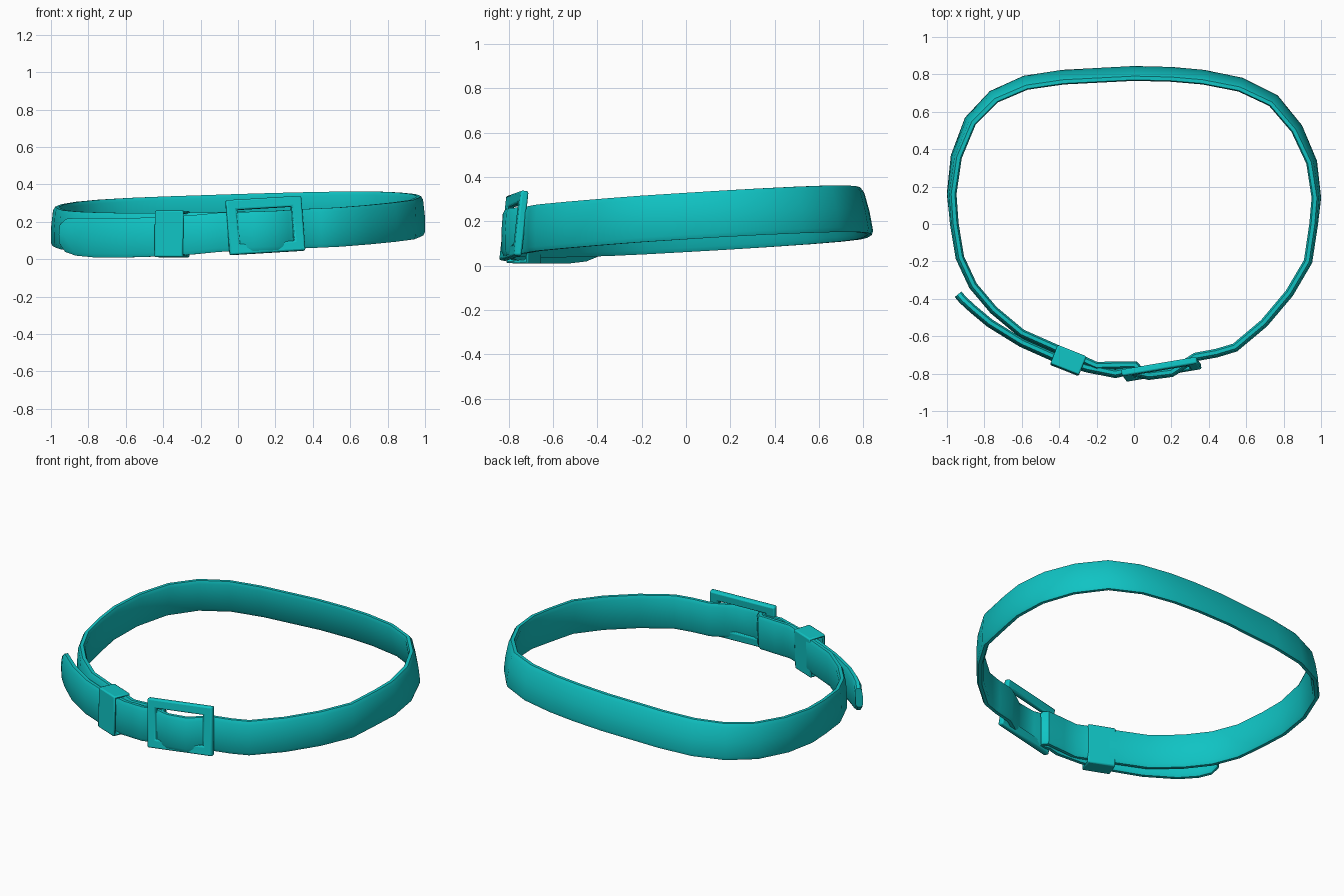
import bpy, bmesh, math
from mathutils import Vector, Matrix

if "Cube" in bpy.data.objects:
    bpy.data.objects.remove(bpy.data.objects["Cube"], do_unlink=True)

teal = bpy.data.materials.new("teal")
teal.use_nodes = True
teal.diffuse_color = (0.005, 0.55, 0.55, 1)
teal.node_tree.nodes["Principled BSDF"].inputs["Base Color"].default_value = teal.diffuse_color


def finish(bm, name, bevel=0.0):
    bmesh.ops.recalc_face_normals(bm, faces=bm.faces)
    mesh = bpy.data.meshes.new(name)
    bm.to_mesh(mesh)
    bm.free()
    mesh.materials.append(teal)
    ob = bpy.data.objects.new(name, mesh)
    bpy.context.collection.objects.link(ob)
    bpy.ops.object.select_all(action='DESELECT')
    ob.select_set(True)
    bpy.context.view_layer.objects.active = ob
    if bevel:
        mod = ob.modifiers.new("soft_edges", 'BEVEL')
        mod.width = bevel
        mod.segments = 2
    bpy.ops.object.shade_smooth_by_angle(angle=math.radians(40))
    return ob


# Strap cross-section: (outward, up), slightly bulging on the outer face
HALF_T, HALF_H = 0.02, 0.105
upper = [(HALF_T + 0.004, 0), (HALF_T, 0.085), (0.01, HALF_H), (-0.01, HALF_H), (-HALF_T, 0.085)]
profile = upper + [(u, -v) for u, v in reversed(upper[1:])]


def strap(name, path):
    """Sweep the strap section; path items are (x, y, drop, height scale)."""
    bm = bmesh.new()
    pts = [Vector(p[:2]) for p in path]
    rings = []
    for i, (x, y, drop, scale) in enumerate(path):
        t = Vector((0, 0))
        if i > 0:
            t += (pts[i] - pts[i - 1]).normalized()
        if i < len(pts) - 1:
            t += (pts[i + 1] - pts[i]).normalized()
        t.normalize()
        out = Vector((-t.y, t.x))
        # the whole belt hangs higher at the back and on its left side
        z = 0.195 + 0.03 * x + 0.06 * y - drop
        lean = 0.25 * max(0, y) + 0.03
        ring = []
        for u, v in profile:
            p = pts[i] + out * (u - lean * v)
            ring.append(bm.verts.new((p.x, p.y, z + v * scale)))
        rings.append(ring)
    n = len(profile)
    for a, b in zip(rings, rings[1:]):
        for k in range(n):
            bm.faces.new((a[k], a[(k + 1) % n], b[(k + 1) % n], b[k]))
    bm.faces.new(rings[0])
    bm.faces.new(rings[-1])
    return finish(bm, name)


def frame(name, width, height, depth, rim, location, rotation, bevel):
    """Rectangular ring with its hole along local y."""
    bm = bmesh.new()
    rings = []
    for inset, y in ((0, -1), (0, 1), (rim, 1), (rim, -1)):
        w, h = width / 2 - inset, height / 2 - inset
        rings.append([bm.verts.new((sx * w, y * depth / 2, sz * h))
                      for sx, sz in ((-1, -1), (1, -1), (1, 1), (-1, 1))])
    for j in range(4):
        a, b = rings[j], rings[(j + 1) % 4]
        for k in range(4):
            bm.faces.new((a[k], a[(k + 1) % 4], b[(k + 1) % 4], b[k]))
    tilt, roll, turn = rotation
    m = (Matrix.Translation(location) @ Matrix.Rotation(turn, 4, 'Z')
         @ Matrix.Rotation(tilt, 4, 'X') @ Matrix.Rotation(roll, 4, 'Y'))
    bmesh.ops.transform(bm, matrix=m, verts=bm.verts)
    return finish(bm, name, bevel)


# Main belt: folded round the buckle bar, then round the waist to the buckle
body = [(0.03, -0.785), (0.005, -0.755), (-0.1, -0.757), (-0.2, -0.76), (-0.29, -0.72),
        (-0.42, -0.665), (-0.6, -0.585), (-0.75, -0.46), (-0.86, -0.33), (-0.93, -0.18),
        (-0.96, 0), (-0.975, 0.16), (-0.95, 0.36), (-0.875, 0.55), (-0.75, 0.68),
        (-0.58, 0.755), (-0.38, 0.785), (0, 0.805), (0.2, 0.8), (0.37, 0.785),
        (0.57, 0.745), (0.745, 0.66), (0.87, 0.51), (0.95, 0.33), (0.975, 0.14),
        (0.96, 0), (0.93, -0.2), (0.83, -0.37), (0.695, -0.53), (0.54, -0.66),
        (0.44, -0.69), (0.33, -0.71), (0.26, -0.755), (0.2, -0.795)]

# Free end: through the buckle, under the keeper and out along the side
tail = [(0.08, -0.81, 0, 1), (-0.03, -0.785, 0, 1), (-0.1, -0.8, 0, 1),
        (-0.25, -0.77, 0.012, 1), (-0.42, -0.715, 0.02, 1), (-0.6, -0.635, 0.025, 1),
        (-0.77, -0.53, 0.025, 1), (-0.86, -0.455, 0.022, 0.96),
        (-0.915, -0.405, 0.016, 0.84), (-0.94, -0.375, 0.01, 0.55)]
strap("belt_strap", [(x, y, 0, 1) for x, y in body] + tail)

# Buckle frame with a narrow raised inner lip
pose = dict(location=(0.146, -0.777, 0.18), rotation=(-0.12, -0.06, 0.16))
frame("buckle_frame", 0.41, 0.295, 0.036, 0.055, bevel=0.009, **pose)
frame("buckle_lip", 0.316, 0.212, 0.024, 0.012, bevel=0.003, **pose)

# Keeper loop, a sleeve round both strap layers
keeper = frame("keeper_loop", 0.108, 0.248, 0.165, 0.016, (-0.352, -0.73, 0.134),
               (0, 0.03, math.radians(90) - 0.38), 0.012)
